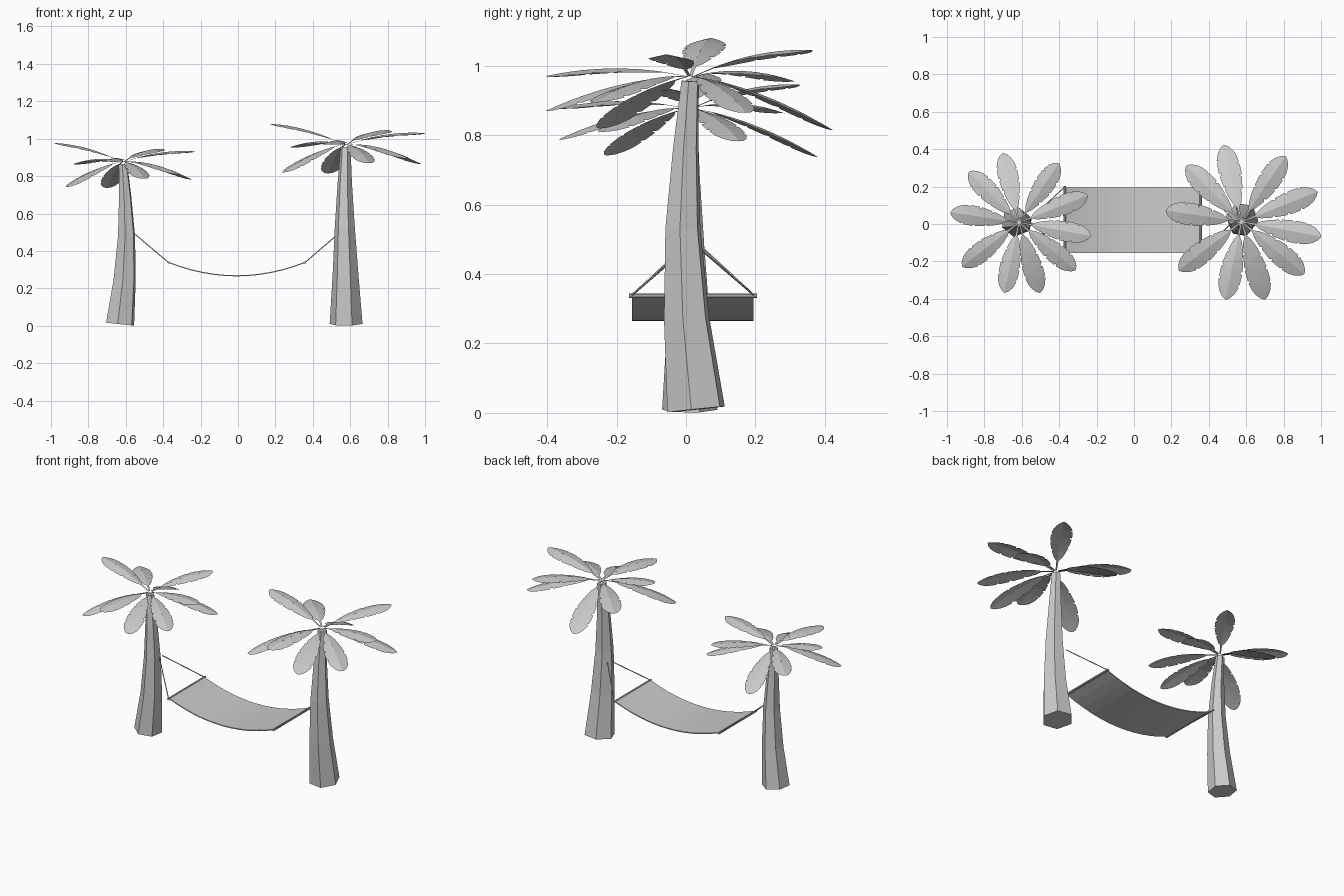
import bpy, bmesh, math
from mathutils import Vector, Matrix

if "Cube" in bpy.data.objects:
    bpy.data.objects.remove(bpy.data.objects["Cube"])


def make_object(name, bm, recalc=True):
    if recalc:
        bmesh.ops.recalc_face_normals(bm, faces=bm.faces)
    mesh = bpy.data.meshes.new(name)
    bm.to_mesh(mesh)
    bm.free()
    ob = bpy.data.objects.new(name, mesh)
    bpy.context.collection.objects.link(ob)
    return ob


def rod(name, a, b, r, sides):
    a, b = Vector(a), Vector(b)
    bm = bmesh.new()
    m = Matrix.Translation((a + b) / 2) @ (b - a).to_track_quat('Z', 'Y').to_matrix().to_4x4()
    bmesh.ops.create_cone(bm, cap_ends=True, segments=sides, radius1=r, radius2=r,
                          depth=(b - a).length, matrix=m)
    return make_object(name, bm)


# Trunk: hexagonal rings along a bent path (dx, dy, z, radius), relative to crown
TRUNK = [(.003, .017, .010, .089), (0, -.010, .27, .070), (-.004, -.021, .53, .054),
         (-.004, -.013, .76, .039), (0, 0, .955, .027)]


def trunk(name, matrix):
    bm = bmesh.new()
    rings = []
    for i, (x, y, z, r) in enumerate(TRUNK):
        p = Vector(TRUNK[max(i - 1, 0)][:3])
        n = Vector(TRUNK[min(i + 1, len(TRUNK) - 1)][:3])
        q = Vector((0, 0, 1)).rotation_difference(n - p)
        ring = []
        for k in range(6):
            a = math.radians(-9 + 60 * k)
            off = q @ Vector((r * math.cos(a), r * math.sin(a), 0))
            ring.append(bm.verts.new(Vector((x, y, z)) + off))
        rings.append(ring)
    for lo, hi in zip(rings, rings[1:]):
        for k in range(6):
            j = (k + 1) % 6
            bm.faces.new((lo[k], lo[j], hi[j], hi[k]))
    bm.faces.new(rings[0][::-1])
    bm.faces.new(rings[-1])
    bmesh.ops.transform(bm, matrix=matrix, verts=bm.verts)
    return make_object(name, bm)


# Frond half outlines (position along rib, half width) with torn notches
SIDE_A = [(0, .004), (.16, .006), (.22, .022), (.32, .037), (.43, .048), (.46, .040), (.47, .051),
          (.60, .059), (.64, .047), (.65, .060), (.78, .058), (.81, .046), (.82, .056),
          (.91, .041), (.97, .022), (1, .003)]
SIDE_B = [(0, .004), (.16, .006), (.22, .022), (.35, .040), (.38, .031), (.39, .044),
          (.54, .057), (.57, .045), (.58, .059), (.71, .060), (.74, .048), (.75, .059),
          (.84, .053), (.91, .041), (.97, .022), (1, .003)]

# Frond tips relative to the crown centre
TIPS = [(-.405, .06, .125), (-.295, .30, .0), (-.095, .41, -.14), (.235, .35, .09),
        (.405, .16, -.09), (.425, -.08, .075), (.335, -.28, -.06), (.125, -.415, -.085),
        (-.085, -.415, .015), (-.335, -.26, -.135)]


def fronds(name, matrix):
    for i, tip in enumerate(TIPS):
        tip = Vector(tip)
        out = Vector((tip.x, tip.y, 0)).normalized()
        side = Vector((-out.y, out.x, 0))
        start = out * .012
        arch = .022

        def rib(t):
            return start.lerp(tip, t) + Vector((0, 0, .015 * (1 - t) + arch * 4 * t * (1 - t)))

        bm = bmesh.new()
        for sign, outline in ((1, SIDE_A), (-1, SIDE_B)):
            prev = None
            for t, w in outline:
                c = bm.verts.new(rib(t))
                e = bm.verts.new(rib(t) + side * sign * w - Vector((0, 0, .22 * w)))
                if prev:
                    f = (prev[0], c, e, prev[1])
                    bm.faces.new(f if sign > 0 else f[::-1])
                prev = (c, e)
        bmesh.ops.remove_doubles(bm, verts=bm.verts, dist=.0004)
        bmesh.ops.transform(bm, matrix=matrix @ Matrix.Translation((0, 0, .955)), verts=bm.verts)
        make_object(f"{name}_{i + 1}", bm, recalc=False)


# Two palms: same crown direction, smaller left trunk turned a quarter
right = Matrix.Translation((.575, .012, 0))
left = Matrix.Translation((-.615, .008, 0)) @ Matrix.Scale(.905, 4)
trunk("right_trunk", right)
trunk("left_trunk", left @ Matrix.Rotation(math.pi / 2, 4, 'Z'))
fronds("right_frond", right)
fronds("left_frond", left)

# Hammock cloth: shallow sagging sheet
X0, X1, YC = -.37, .357, .02
bm = bmesh.new()
N = 12
rows = []
for i in range(N + 1):
    u = i / N * 2 - 1
    x = (X0 + X1) / 2 + u * (X1 - X0) / 2
    z = .267 + .071 * u * u
    rows.append([bm.verts.new((x, YC + s * .175, z + dz))
                 for s, dz in ((-1, -.003), (1, -.003), (1, .003), (-1, .003))])
for a, b in zip(rows, rows[1:]):
    for k in range(4):
        bm.faces.new((a[k], a[(k + 1) % 4], b[(k + 1) % 4], b[k]))
bm.faces.new(rows[0])
bm.faces.new(rows[-1])
make_object("hammock_cloth", bm)

# Spreader bars and ropes
for label, x, anchor_x, anchor_z in (("left", X0, -.548, .487), ("right", X1, .520, .477)):
    rod(f"{label}_spreader_bar", (x, YC - .184, .337), (x, YC + .184, .337), .0065, 8)
    for s, where in ((-1, "front"), (1, "back")):
        rod(f"{label}_{where}_rope", (x, YC + s * .178, .337),
            (anchor_x, YC + s * .015, anchor_z), .003, 6)
